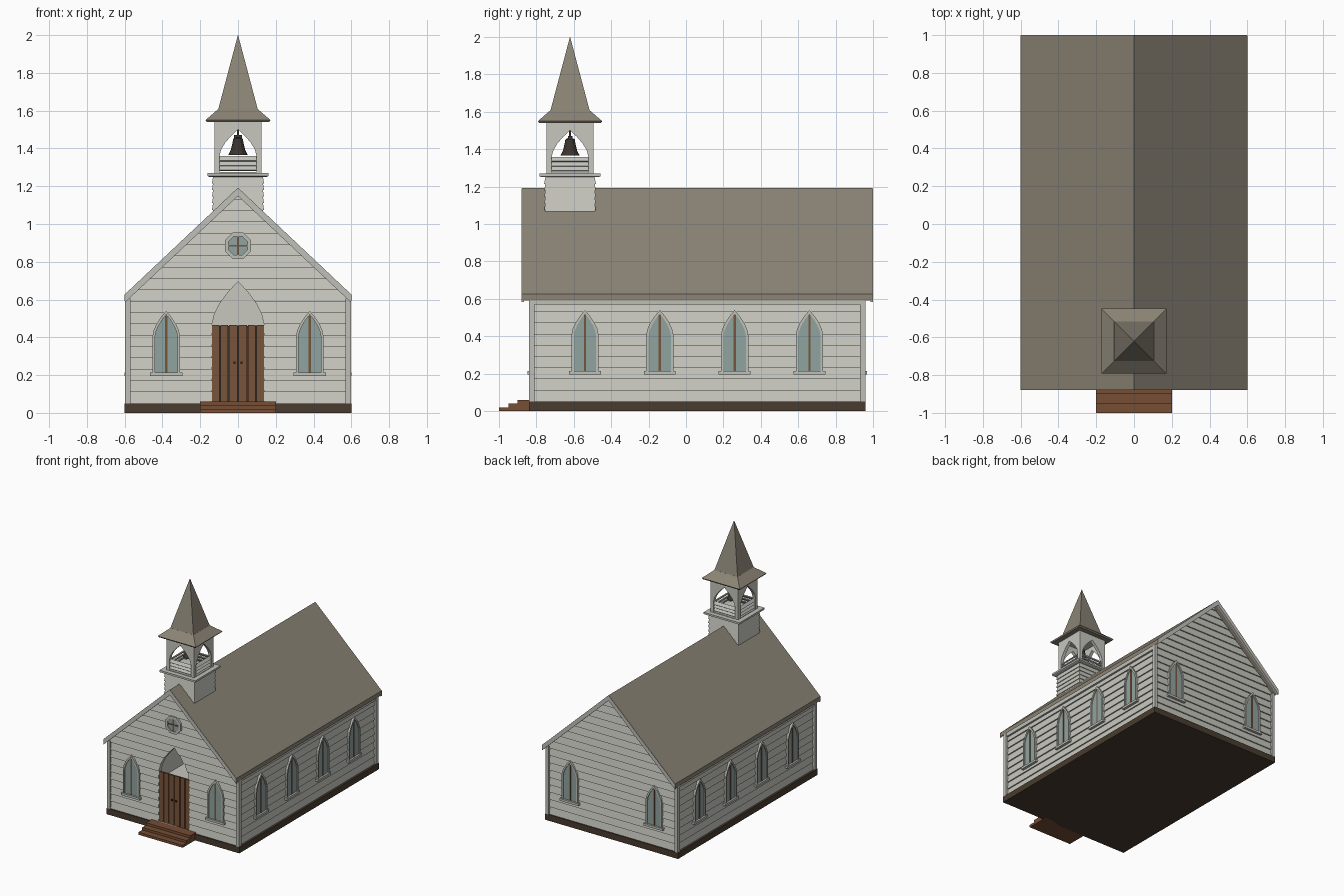
import bpy, bmesh, math
from mathutils import Matrix, Vector

if "Cube" in bpy.data.objects:
    bpy.data.objects.remove(bpy.data.objects["Cube"])


def material(name, rgb):
    m = bpy.data.materials.new(name)
    m.use_nodes = True
    m.diffuse_color = (*rgb, 1)
    m.node_tree.nodes["Principled BSDF"].inputs["Base Color"].default_value = (*rgb, 1)
    return m


WALL = material("painted siding", (0.57, 0.57, 0.52))
TRIM = material("painted trim", (0.53, 0.53, 0.49))
ROOF = material("weathered shingle", (0.26, 0.23, 0.18))
WOOD = material("brown wood", (0.19, 0.09, 0.045))
STEP = material("step wood", (0.18, 0.075, 0.035))
STONE = material("dark foundation", (0.065, 0.045, 0.028))
GLASS = material("pale glass", (0.28, 0.37, 0.35))
IRON = material("dark metal", (0.045, 0.033, 0.026))


def finish(name, bm, mat, M=Matrix()):
    bmesh.ops.remove_doubles(bm, verts=bm.verts, dist=1e-5)
    bmesh.ops.recalc_face_normals(bm, faces=bm.faces)
    bm.transform(M)
    me = bpy.data.meshes.new(name)
    bm.to_mesh(me)
    bm.free()
    me.materials.append(mat)
    ob = bpy.data.objects.new(name, me)
    bpy.context.scene.collection.objects.link(ob)
    return ob


def bridge(bm, a, b):
    n = len(a)
    for i in range(n):
        j = (i + 1) % n
        bm.faces.new((a[i], a[j], b[j], b[i]))


def prism(name, pts, y0, y1, mat, M=Matrix()):
    """Extrude an (x, z) outline between two y planes."""
    bm = bmesh.new()
    a, b = ([bm.verts.new((x, y, z)) for x, z in pts] for y in (y0, y1))
    bridge(bm, a, b)
    bm.faces.new(a)
    bm.faces.new(b)
    return finish(name, bm, mat, M)


def box(name, x0, x1, y0, y1, z0, z1, mat, M=Matrix()):
    return prism(name, [(x0, z0), (x1, z0), (x1, z1), (x0, z1)], y0, y1, mat, M)


def frame(name, outer, inner, y0, y1, mat, M):
    """Ring between two matching outlines."""
    bm = bmesh.new()
    loops = [[bm.verts.new((x, y, z)) for x, z in pts]
             for pts, y in ((outer, y0), (outer, y1), (inner, y1), (inner, y0))]
    for i in range(4):
        bridge(bm, loops[i], loops[(i + 1) % 4])
    return finish(name, bm, mat, M)


def loft(levels, bm=None):
    """Stack of rectangles given as (half x, half y, z)."""
    bm = bm or bmesh.new()
    rings = [[bm.verts.new((sx * hx, sy * hy, z)) for sx, sy in ((-1, -1), (1, -1), (1, 1), (-1, 1))]
             for hx, hy, z in levels]
    for a, b in zip(rings, rings[1:]):
        bridge(bm, a, b)
    bm.faces.new(rings[0])
    bm.faces.new(rings[-1])
    return bm


def laps(hx, hy, z0, z1, count, flare):
    """Lapped siding: every board leans out at its lower edge."""
    h = (z1 - z0) / count
    levels = []
    for i in range(count):
        levels += [(hx + flare, hy + flare, z0 + i * h), (hx, hy, z0 + (i + 1) * h)]
    return loft(levels)


def arch(w, z0, spring, top, n=4):
    """Pointed arch outline."""
    side = [(w * (1 - (i / n) ** 1.7), spring + (top - spring) * i / n) for i in range(n)]
    half = [(w, z0)] + side
    return half + [(0, top)] + [(-x, z) for x, z in reversed(half)]


def cut(ob, *cutters):
    for c in cutters:
        c.hide_render = True
        mod = ob.modifiers.new("cut", 'BOOLEAN')
        mod.operation, mod.solver, mod.object = 'DIFFERENCE', 'EXACT', c
    dg = bpy.context.evaluated_depsgraph_get()
    dg.update()
    me = bpy.data.meshes.new_from_object(ob.evaluated_get(dg))
    ob.modifiers.clear()
    ob.data = me
    for c in cutters:
        bpy.data.objects.remove(c)


def face(angle, dist, u=0, centre=(0, 0.06, 0)):
    """Frame on a wall: local -y points out of the wall."""
    return (Matrix.Translation(centre) @ Matrix.Rotation(math.radians(angle), 4, 'Z')
            @ Matrix.Translation((u, -dist, 0)))


PITCH = 0.942
MID = Matrix.Translation((0, 0.06, 0))

# Foundation and steps
box("foundation", -0.6, 0.6, -0.84, 0.96, 0, 0.05, STONE)
for i in range(3):
    box(f"step_{i + 1}", -0.2, 0.2, -1 + 0.05 * i, -0.81, 0.02 * i, 0.02 * (i + 1), STEP)

# Lapped walls clipped to the roof pitch, hollow, with an arched doorway
bm = laps(0.573, 0.88, 0.05, 1.25, 20, 0.01)
for s in (-1, 1):
    res = bmesh.ops.bisect_plane(bm, geom=bm.verts[:] + bm.edges[:] + bm.faces[:], plane_co=(0, 0, 1.155),
                                 plane_no=(s * PITCH, 0, 1), clear_outer=True)
    bmesh.ops.holes_fill(bm, edges=[e for e in bm.edges if e.is_boundary])
walls = finish("walls", bm, WALL, MID)
cut(walls, box("room_cutter", -0.55, 0.55, -0.79, 0.91, 0.07, 1.4, WALL),
    prism("doorway_cutter", arch(0.138, 0.06, 0.465, 0.695), -0.9, -0.75, WALL))

# Corner boards and friezes
for sx in (-1, 1):
    for y in (-0.84, 0.93):
        x = sorted((sx * 0.57, sx * 0.597))
        box("corner_board", *x, y, y + 0.03, 0.05, 0.605, TRIM)
    box("frieze_board", *sorted((sx * 0.57, sx * 0.592)), -0.82, 0.94, 0.57, 0.605, TRIM)

# Roof with rake boards


def chevron(top, drop, half=0.6):
    eave = top - PITCH * half
    return [(0, top), (half, eave), (half, eave - drop), (0, top - drop), (-half, eave - drop), (-half, eave)]


prism("roof", chevron(1.192, 0.035), -0.878, 0.998, ROOF)
for y in (-0.88, 0.986):
    prism("rake_board", chevron(1.19, 0.042, 0.599), y, y + 0.014, TRIM)

# Pointed windows on all four walls
spots = [(a, 0.573, u) for a in (90, -90) for u in (-0.6, -0.2, 0.2, 0.6)]
spots += [(a, 0.88, u) for a in (0, 180) for u in (-0.38, 0.38)]
for a, d, u in spots:
    M = face(a, d, u)
    pane = arch(0.06, 0.21, 0.40, 0.52)
    prism("window_glass", pane, 0, -0.012, GLASS, M)
    frame("window_frame", arch(0.073, 0.2, 0.405, 0.54), pane, 0, -0.02, TRIM, M)
    box("window_mullion", -0.006, 0.006, -0.015, -0.01, 0.21, 0.515, WOOD, M)
    box("window_sill", -0.085, 0.085, -0.027, 0, 0.195, 0.213, TRIM, M)

# Octagonal gable window
M = face(0, 0.88)


def octagon(r):
    return [(r * math.cos(math.pi * (i + 0.5) / 4), 0.885 + r * math.sin(math.pi * (i + 0.5) / 4)) for i in range(8)]


prism("gable_window_glass", octagon(0.054), 0, -0.012, GLASS, M)
frame("gable_window_frame", octagon(0.075), octagon(0.054), 0, -0.02, TRIM, M)
box("gable_window_upright", -0.005, 0.005, -0.016, -0.01, 0.836, 0.934, WOOD, M)
box("gable_window_crossbar", -0.049, 0.049, -0.016, -0.01, 0.88, 0.89, WOOD, M)

# Double plank door
box("door_backing", -0.138, 0.138, -0.808, -0.798, 0.06, 0.46, IRON)
for s in (-1, 1):
    for x0, x1 in ((0.002, 0.047), (0.053, 0.093), (0.099, 0.138)):
        box("door_plank", *sorted((s * x0, s * x1)), -0.82, -0.805, 0.06, 0.465, WOOD)
    box("door_knob", s * 0.018 - 0.006, s * 0.018 + 0.006, -0.832, -0.818, 0.259, 0.271, IRON)

# Belfry: lapped base, ledge and open arched stage
C = (0, -0.62, 0)
T = Matrix.Translation(C)
finish("belfry_base", laps(0.132, 0.132, 1.04, 1.25, 6, 0.006), WALL, T)
finish("belfry_ledge", loft([(0.152, 0.152, 1.25), (0.162, 0.162, 1.255), (0.162, 0.162, 1.27)]), TRIM, T)
stage = finish("belfry_stage", loft([(0.125, 0.125, 1.265), (0.125, 0.125, 1.548)]), WALL, T)
opening = arch(0.098, 1.275, 1.36, 1.5)
cut(stage, finish("chamber_cutter", loft([(0.1, 0.1, 1.275), (0.1, 0.1, 1.535)]), WALL, T),
    *(prism("arch_cutter", opening, -0.2, 0.2, WALL, face(a, 0, 0, C)) for a in (0, 90)))
for a in (0, 90, 180, 270):
    for z in (1.295, 1.32, 1.345):
        tilt = face(a, 0.112, 0, C) @ Matrix.Translation((0, 0, z)) @ Matrix.Rotation(math.radians(-35), 4, 'X')
        box("belfry_slat", -0.1, 0.1, -0.004, 0.004, -0.014, 0.014, TRIM, tilt)

# Bell and its hanger
bm = bmesh.new()
outline = [(0, 1.38), (0.042, 1.372), (0.052, 1.365), (0.038, 1.392), (0.03, 1.425), (0.025, 1.452), (0, 1.465)]
vs = [bm.verts.new((r, 0, z)) for r, z in outline]
es = [bm.edges.new(p) for p in zip(vs, vs[1:])]
bmesh.ops.spin(bm, geom=vs + es, cent=(0, 0, 0), axis=(0, 0, 1), angle=math.tau, steps=12)
finish("bell", bm, IRON, T)
box("bell_yoke", -0.022, 0.022, -0.012, 0.012, 1.445, 1.47, IRON, T)
box("bell_hanger", -0.006, 0.006, -0.006, 0.006, 1.46, 1.54, IRON, T)

# Spire with flared skirt
finish("spire_skirt", loft([(0.165, 0.165, 1.54), (0.172, 0.172, 1.55), (0.105, 0.105, 1.608)]), ROOF, T)
finish("spire", loft([(0.105, 0.105, 1.606), (0.0005, 0.0005, 2.0)]), ROOF, T)
